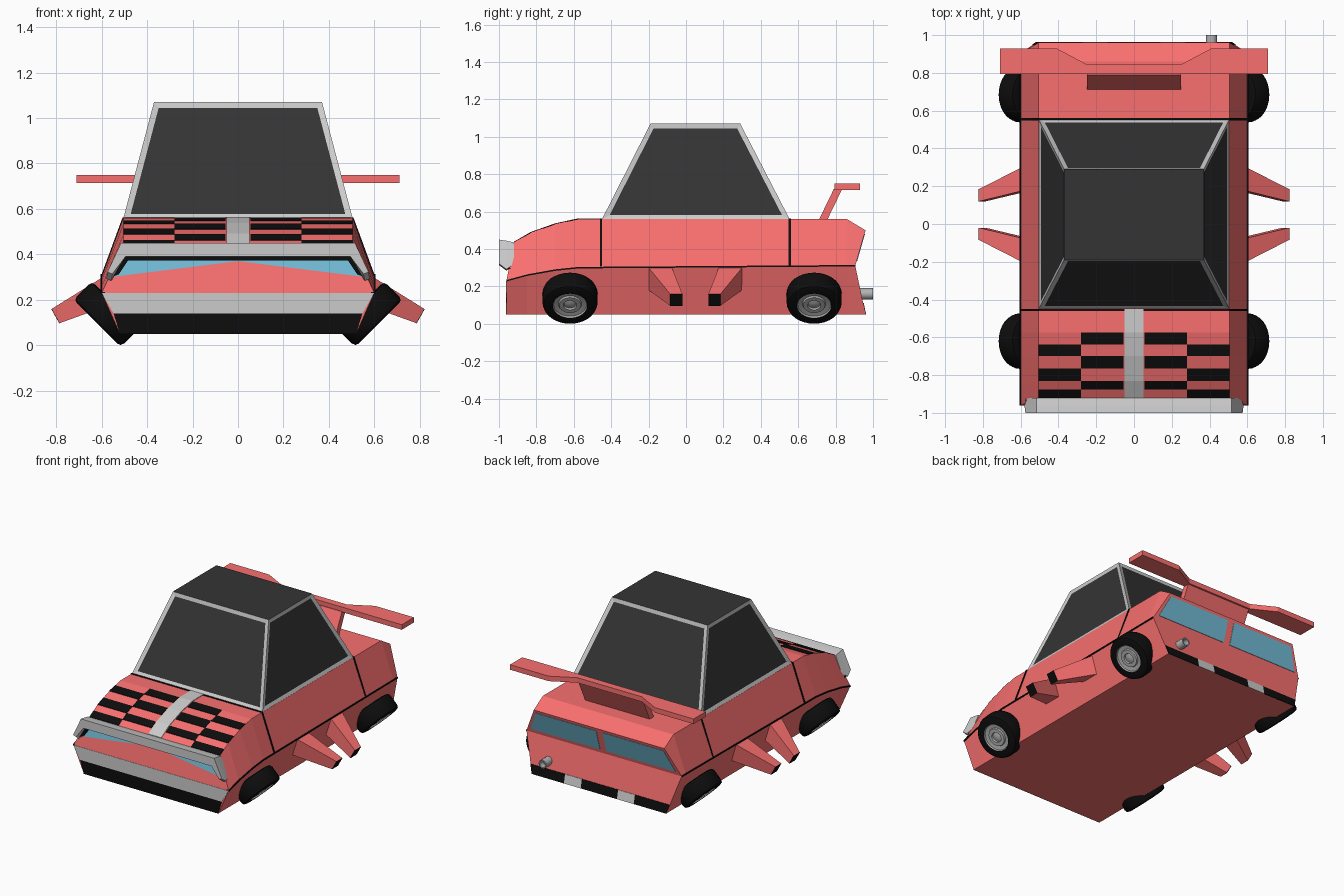
import bpy, bmesh
from math import cos, sin, pi
from mathutils import Matrix, Vector

if "Cube" in bpy.data.objects:
    bpy.data.objects.remove(bpy.data.objects["Cube"])


def material(name, r, g, b):
    m = bpy.data.materials.new(name)
    m.diffuse_color = (r, g, b, 1)
    m.use_nodes = True
    m.node_tree.nodes["Principled BSDF"].inputs["Base Color"].default_value = m.diffuse_color
    return m


RED = material("red_paint", 0.95, 0.16, 0.16)
BLACK = material("black", 0.004, 0.004, 0.004)
GLASS = material("dark_glass", 0.034, 0.034, 0.034)
BLUE = material("blue_lens", 0.17, 0.50, 0.67)
GREY = material("grey_trim", 0.75, 0.75, 0.75)
RIM = material("rim_grey", 0.45, 0.45, 0.45)


def finish(name, bm, mats, mirror=False):
    bmesh.ops.recalc_face_normals(bm, faces=bm.faces)
    me = bpy.data.meshes.new(name)
    bm.to_mesh(me)
    bm.free()
    for m in mats:
        me.materials.append(m)
    ob = bpy.data.objects.new(name, me)
    bpy.context.collection.objects.link(ob)
    if mirror:
        ob.modifiers.new("mirror", 'MIRROR')
    return ob


def add_loft(bm, rings, split_caps=False):
    rows = [[bm.verts.new(p) for p in ring] for ring in rings]
    n = len(rows[0])
    for a, b in zip(rows, rows[1:]):
        for i in range(n):
            j = (i + 1) % n
            bm.faces.new((a[i], a[j], b[j], b[i]))
    for cap in (rows[0][::-1], rows[-1]):
        if split_caps:  # creased end made of two flat panels
            bm.faces.new((cap[0], cap[1], cap[4], cap[5]))
            bm.faces.new((cap[1], cap[2], cap[3], cap[4]))
        else:
            bm.faces.new(cap)


def loft(name, rings, mat, mirror=False, split_caps=False):
    bm = bmesh.new()
    add_loft(bm, rings, split_caps)
    return finish(name, bm, [mat], mirror)


def prism_y(name, pts, y0, y1, mat, mirror=False):
    return loft(name, [[(x, y, z) for x, z in pts] for y in (y0, y1)], mat, mirror)


def patches(name, polys, off, mat, mirror=False):
    # thin panels laid on a surface, sunk in by the same offset
    bm = bmesh.new()
    o = Vector(off)
    for p in polys:
        add_loft(bm, [[Vector(v) + o for v in p], [Vector(v) - o for v in p]])
    return finish(name, bm, [mat], mirror)


# body: stations of (bottom y, belt y, belt z, top y, top z)
stations = [(-.96, -.96, .23, -.92, .435), (-.85, -.85, .26, -.83, .487),
            (-.70, -.70, .287, -.70, .533), (-.575, -.575, .30, -.575, .56),
            (.86, .86, .31, .86, .56), (.96, .905, .31, .96, .50)]
body_rings = []
for yb, ym, zm, yt, zt in stations:
    half = [(.52, yb, .05), (.60, ym, zm), (.505, yt, zt)]
    body_rings.append(half + [(-x, y, z) for x, y, z in reversed(half)])
loft("body", body_rings, RED, split_caps=True)

# belt line trim along both sides
loft("belt_trim", [[(.585, y, z - .004), (.605, y, z - .004),
                    (.605, y, z + .004), (.585, y, z + .004)]
                   for _, y, z, _, _ in stations], BLACK, True)

# door gap lines
for name, y in (("front_door_gap", -.455), ("rear_door_gap", .555)):
    prism_y(name, [(-.603, .305), (-.508, .563), (.508, .563), (.603, .305)],
            y - .006, y + .006, BLACK)

# cabin: tapered block with inset windows
bm = bmesh.new()
add_loft(bm, [[(-.505, -.45, .558), (.505, -.45, .558), (.505, .555, .558), (-.505, .555, .558)],
              [(-.37, -.19, 1.07), (.37, -.19, 1.07), (.37, .29, 1.07), (-.37, .29, 1.07)]])
bmesh.ops.recalc_face_normals(bm, faces=bm.faces)
windows = [f for f in bm.faces if abs(f.normal.z) < .9]
for f in bm.faces:
    if f.normal.z > .9:
        f.material_index = 1
bmesh.ops.inset_individual(bm, faces=windows, thickness=.026, depth=-.006, use_even_offset=True)
for f in windows:
    f.material_index = 1
finish("cabin", bm, [GREY, GLASS])


# hood checkers and centre stripe follow the hood curve
def hood_z(y):
    pts = [(s[3], s[4]) for s in stations[:5]]
    for (a, za), (b, zb) in zip(pts, pts[1:]):
        if a <= y <= b:
            return za + (zb - za) * (y - a) / (b - a)
    return .56


def hood_quad(x0, x1, y0, y1):
    return [(x0, y0, hood_z(y0)), (x1, y0, hood_z(y0)),
            (x1, y1, hood_z(y1)), (x0, y1, hood_z(y1))]


rows = [-.575, -.637, -.70, -.765, -.83, -.875, -.92]
cells = []
for i, (y1, y0) in enumerate(zip(rows, rows[1:])):
    x0, x1 = (.055, .28) if i % 2 == 0 else (.28, .505)
    cells.append(hood_quad(x0, x1, y0, y1))
patches("hood_checkers", cells, (0, 0, .003), BLACK, True)
edges = [-.45, -.575, -.70, -.83, -.92]
patches("hood_stripe", [hood_quad(-.05, .05, b, a) for a, b in zip(edges, edges[1:])],
        (0, 0, .004), GREY)

# front bumper bands
prism_y("bumper_lower", [(-.52, .05), (.52, .05), (.548, .14), (-.548, .14)], -.962, -.957, BLACK)
prism_y("bumper_upper", [(-.548, .14), (.548, .14), (.60, .23), (-.60, .23)], -.962, -.957, GREY)


# headlights on the sloped nose
def nose(x, z):
    return (x, -.96 + (z - .23) / .205 * .04, z)


patches("headlights", [[nose(0, .37), nose(.56, .30), nose(.53, .33), nose(.49, .385), nose(0, .385)]],
        (0, -.004, 0), BLUE, True)

# brow bar over the headlights, with black lining
brow = []
for y, top, end, x in ((-1, .45, .322, .575), (-.96, .444, .292, .58), (-.92, .435, .32, .56)):
    side = [(x, end), (.515, top), (-.515, top), (-x, end),
            (-x + .022, end - .008), (-.495, .39), (.495, .39), (x - .022, end - .008)]
    brow.append([(px, y, pz) for px, pz in side])
loft("brow_bar", brow, GREY)
prism_y("brow_lining", [(-.575, .292), (-.50, .395), (.50, .395), (.575, .292),
                        (.525, .312), (.485, .372), (-.485, .372), (-.525, .312)],
        -.965, -.925, BLACK)


# rear lights on the overhanging tail, strip below
def tail(x, z):
    return (x, .905 + (z - .31) / .19 * .055, z)


def lower_tail(x, z):
    return (x, .96 - (z - .05) / .26 * .055, z)


patches("rear_lights", [[tail(.025, .335), tail(.56, .335), tail(.495, .48), tail(.025, .48)]],
        (0, .003, 0), BLUE, True)


def strip(x0, x1, x2=None):
    return [lower_tail(x0, .05), lower_tail(x1, .05), lower_tail(x2 or x1, .11), lower_tail(x0, .11)]


patches("rear_strip_black", [strip(-.14, .14), strip(.27, .52, .538), strip(-.27, -.52, -.538)],
        (0, .003, 0), BLACK)
patches("rear_strip_grey", [strip(.14, .27)], (0, .003, 0), GREY, True)

# spoiler wing and its slanted support
wing = [(-.71, .795), (.71, .795), (.71, .93), (.41, .93),
        (.25, .845), (-.25, .845), (-.41, .93), (-.71, .93)]
loft("spoiler_wing", [[(x, y, z) for x, y in wing] for z in (.715, .75)], RED)
loft("spoiler_support", [[(x, .71, .555), (x, .755, .555), (x, .835, .72), (x, .79, .72)]
                         for x in (-.25, .25)], RED)

# tapered side pipes, mirrored about y = 0.05
for name, s in (("front_side_pipe", 1), ("rear_side_pipe", -1)):
    def my(y):
        return .05 + s * (y - .05)
    root = [(.555, my(-.20), .18), (.555, my(-.075), .18), (.595, my(-.075), .30), (.595, my(-.20), .30)]
    tip = [(.785, my(-.085), .097), (.785, my(-.02), .097), (.82, my(-.02), .16), (.82, my(-.085), .16)]
    loft(name, [root, tip], RED, True)
    patches(name + "_end", [tip], (.002, 0, -.001), BLACK, True)


# lathe around the local z axis
def lathe(bm, prof, seg, mats):
    rings = [[bm.verts.new((r * cos(2 * pi * i / seg), r * sin(2 * pi * i / seg), a))
              for i in range(seg)] for r, a in prof]
    for k, (p, q) in enumerate(zip(rings, rings[1:])):
        for i in range(seg):
            j = (i + 1) % seg
            bm.faces.new((p[i], p[j], q[j], q[i])).material_index = mats[k]
    bm.faces.new(rings[0][::-1]).material_index = mats[0]
    bm.faces.new(rings[-1]).material_index = mats[-1]


def smooth(ob):
    bpy.ops.object.select_all(action='DESELECT')
    ob.select_set(True)
    bpy.context.view_layer.objects.active = ob
    bpy.ops.object.shade_smooth_by_angle(angle=.6)


# wheels, tilted so the outer face looks outward and down
wheel = [(.10, -.058), (.125, -.058), (.141, -.052), (.147, -.035), (.147, .035),
         (.141, .052), (.125, .058), (.092, .058),
         (.088, .048), (.062, .044), (.058, .054), (.035, .054), (.031, .044), (.012, .05)]
tilt = Matrix.Rotation(3 * pi / 4, 4, 'Y')
for name, y in (("front_wheels", -.62), ("rear_wheels", .685)):
    bm = bmesh.new()
    lathe(bm, wheel, 32, [0] * 7 + [1] * 6)
    bm.transform(Matrix.Translation((.58, y, .137)) @ tilt)
    smooth(finish(name, bm, [BLACK, RIM], True))

# exhaust pipe
bm = bmesh.new()
lathe(bm, [(.03, .90), (.03, 1.0), (.022, 1.0), (.022, .96)], 16, [0, 0, 0])
bm.transform(Matrix.Translation((.41, 0, .16)) @ Matrix.Rotation(-pi / 2, 4, 'X'))
smooth(finish("exhaust", bm, [RIM]))
